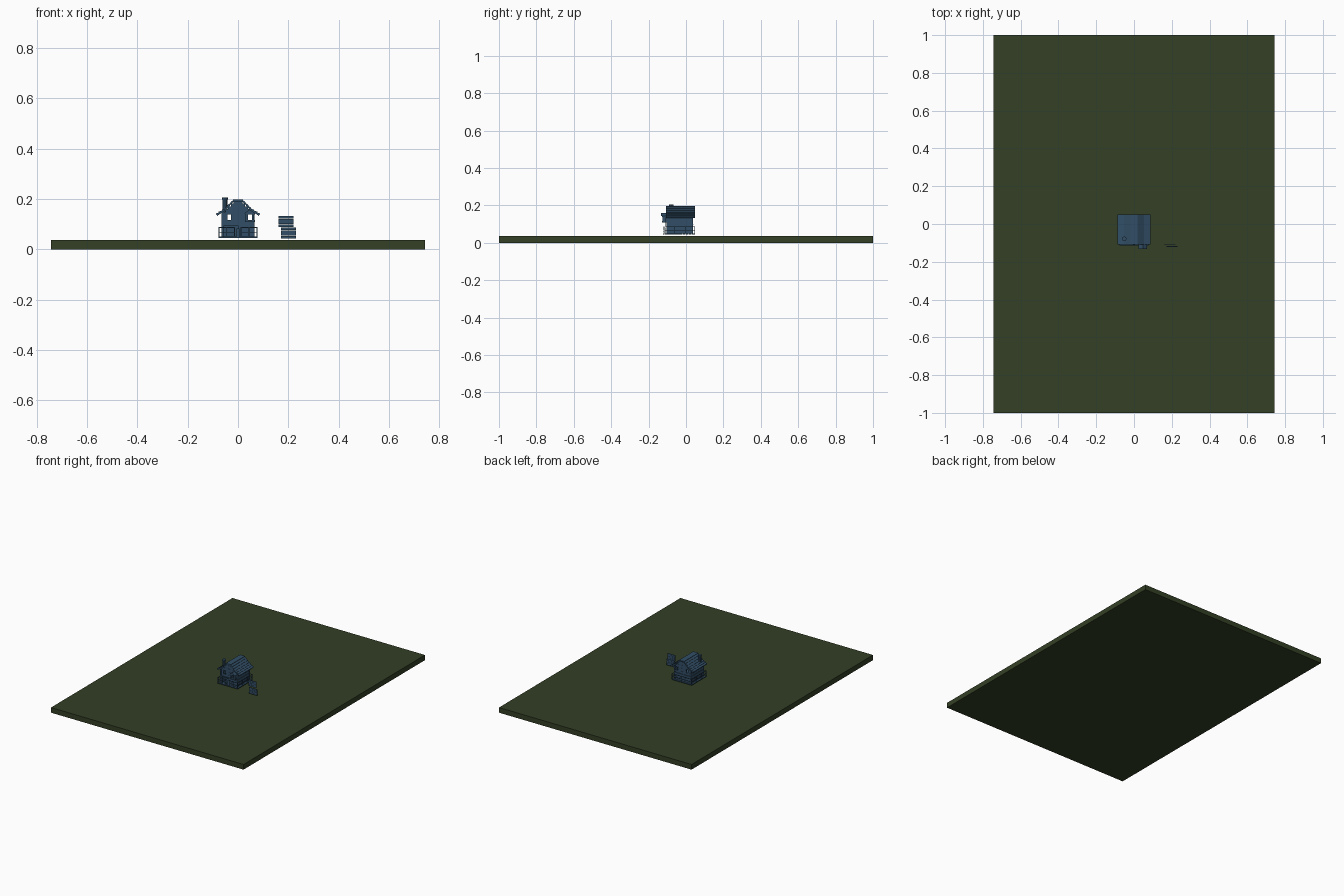
import bpy, bmesh, math

if "Cube" in bpy.data.objects:
    bpy.data.objects.remove(bpy.data.objects["Cube"])


def material(name, rgb):
    m = bpy.data.materials.new(name)
    m.diffuse_color = (*rgb, 1)
    m.use_nodes = True
    m.node_tree.nodes["Principled BSDF"].inputs["Base Color"].default_value = m.diffuse_color
    return m


BLUE = material("slate_blue", (0.032, 0.078, 0.135))
GREEN = material("grass_green", (0.033, 0.050, 0.018))


def finish(name, bm, mat):
    bmesh.ops.recalc_face_normals(bm, faces=bm.faces[:])
    me = bpy.data.meshes.new(name)
    bm.to_mesh(me)
    bm.free()
    me.materials.append(mat)
    ob = bpy.data.objects.new(name, me)
    bpy.context.collection.objects.link(ob)
    return ob


def add_box(bm, x0, x1, y0, y1, z0, z1):
    vs = bmesh.ops.create_cube(bm, size=1)["verts"]
    for v in vs:
        v.co.x = x1 if v.co.x > 0 else x0
        v.co.y = y1 if v.co.y > 0 else y0
        v.co.z = z1 if v.co.z > 0 else z0


def boxes(name, items, mat=BLUE):
    bm = bmesh.new()
    for b in items:
        add_box(bm, *b)
    return finish(name, bm, mat)


def extrude_y(name, pts, y0, y1):
    bm = bmesh.new()
    a = [bm.verts.new((x, y0, z)) for x, z in pts]
    b = [bm.verts.new((x, y1, z)) for x, z in pts]
    n = len(pts)
    bm.faces.new(a)
    bm.faces.new(b[::-1])
    for i in range(n):
        j = (i + 1) % n
        bm.faces.new((a[i], b[i], b[j], a[j]))
    return finish(name, bm, BLUE)


# ground slab
boxes("ground", [(-0.743, 0.743, -1, 1, 0, 0.036)], GREEN)

# deck of boards under the house
YF, YB = -0.115, 0.048
step = (YB - YF) / 10
boxes("deck", [(-0.077, 0.077, YF + i * step, YF + (i + 1) * step - 0.001, 0.045, 0.050)
               for i in range(10)])

# roof outline, eave to ridge
ROOF = [(0.087, 0.139), (0.052, 0.161), (0.018, 0.196)]


def half_width(z):
    if z <= 0.148:
        return 0.063
    for (xa, za), (xb, zb) in zip(ROOF, ROOF[1:]):
        if z <= zb:
            return min(0.063, xa + (xb - xa) * (z - za) / (zb - za)) - 0.003
    return 0.015


# plank walls, front and back, with openings left in them
def gable_wall(name, y0, y1, openings):
    items, h = [], 0.011
    for i in range(13):
        z0 = 0.050 + i * h
        mid, w = z0 + h / 2, half_width(z0 + h)
        cuts = sorted((a, b) for a, b, c, d in openings if c < mid < d)
        x, jut = -w, 0.001 * (i % 2)
        for a, b in cuts + [(w, w)]:
            if a > x:
                items.append((x, a, y0 - jut, y1 + jut, z0, z0 + h))
            x = b
    return boxes(name, items)


windows = [(-0.041, -0.027, 0.116, 0.138), (0.039, 0.055, 0.116, 0.138)]
gable_wall("front_wall", -0.100, -0.094, windows + [(-0.055, 0.0, 0.05, 0.094)])
gable_wall("back_wall", 0.029, 0.035, windows)

# plank side walls and upper floor
side = []
for i in range(9):
    j = 0.001 * (i % 2)
    z = 0.050 + i * 0.011
    for s in (-1, 1):
        a, b = sorted((s * 0.057, s * (0.063 + j)))
        side.append((a, b, -0.1, 0.035, z, z + 0.011))
boxes("side_walls", side)
boxes("upper_floor", [(-0.06, 0.06, -0.098, 0.033, 0.094, 0.099)])

# storey band and corner posts
boxes("storey_band", [(-0.066, 0.066, -0.104, 0.039, 0.094, 0.099)])
boxes("corner_posts", [(x - 0.004, x + 0.004, y - 0.004, y + 0.004, 0.05, 0.146)
                       for x in (-0.062, 0.062) for y in (-0.099, 0.034)])

# roof shell
outer = ROOF + [(-x, z) for x, z in ROOF[::-1]]
inner = [(x * 0.95, z - 0.006) for x, z in outer[::-1]]
extrude_y("roof", outer + inner, -0.107, 0.048)

# shingle rows over each roof slope, and ridge cap
for (xa, za), (xb, zb), n in ((*ROOF[0:2], 3), (*ROOF[1:3], 3)):
    for s in (-1, 1):
        for k in range(n):
            f, g = k / n, (k + 1) / n
            p = [(s * (xa + (xb - xa) * t), za + (zb - za) * t) for t in (f, g)]
            extrude_y("shingle_row", [p[0], p[1], (p[0][0] + s * 0.0015, p[0][1] + 0.003)],
                      -0.108, 0.049)
boxes("ridge_cap", [(-0.019, 0.019, -0.108, 0.049, 0.194, 0.198)])

# octagonal chimney with a rim
for name, r, z0, z1 in (("chimney", 0.010, 0.145, 0.2), ("chimney_rim", 0.0125, 0.198, 0.205)):
    bm = bmesh.new()
    bmesh.ops.create_cone(bm, cap_ends=True, segments=8, radius1=r, radius2=r, depth=z1 - z0)
    bmesh.ops.translate(bm, verts=bm.verts[:], vec=(-0.052, -0.078, (z0 + z1) / 2))
    finish(name, bm, BLUE)

# bay window jutting from the front right
boxes("bay_window", [
    (0.027, 0.067, -0.129, -0.098, 0.108, 0.116),
    (0.027, 0.067, -0.129, -0.098, 0.138, 0.143),
    (0.030, 0.039, -0.126, -0.098, 0.116, 0.138),
    (0.055, 0.064, -0.126, -0.098, 0.116, 0.138)])
extrude_y("bay_roof", [(0.025, 0.143), (0.069, 0.143), (0.047, 0.158)], -0.133, -0.098)

# window and door frames
frames = []
for a, b, c, d in [windows[0], (-0.055, 0.0, 0.05, 0.094)]:
    frames += [(a - 0.003, a, -0.104, -0.099, c, d), (b, b + 0.003, -0.104, -0.099, c, d),
               (a - 0.003, b + 0.003, -0.104, -0.099, d, d + 0.003)]
boxes("frames", frames)

# open door leaf
boxes("door", [(-0.006, 0.006, -0.110, -0.106, 0.050, 0.082)])

# railing round the deck, open at the front door
rail = []
for y in (YF + 0.002, YB - 0.002):
    spans = [(-0.077, -0.012), (0.010, 0.077)] if y < 0 else [(-0.077, 0.077)]
    for a, b in spans:
        for z in (0.066, 0.085):
            rail.append((a, b, y - 0.001, y + 0.001, z, z + 0.003))
        rail += [(x - 0.0015, x + 0.0015, y - 0.0015, y + 0.0015, 0.05, 0.088)
                 for x in (a + 0.0015, (a + b) / 2, b - 0.0015)]
for s in (-1, 1):
    x = s * 0.0755
    for z in (0.066, 0.085):
        rail.append((x - 0.001, x + 0.001, YF, YB, z, z + 0.003))
    rail += [(x - 0.0015, x + 0.0015, y - 0.0015, y + 0.0015, 0.05, 0.088)
             for y in (-0.06, -0.005)]
boxes("railing", rail)

# two thin plank panels standing beside the house
for name, x0, y, z0 in (("upper_panel", 0.160, -0.110, 0.089), ("lower_panel", 0.171, -0.119, 0.043)):
    h = 0.011
    boxes(name, [(x0, x0 + 0.060, y - 0.0015, y + 0.0015, z0 + i * h, z0 + (i + 1) * h - 0.0008)
                 for i in range(4)])
